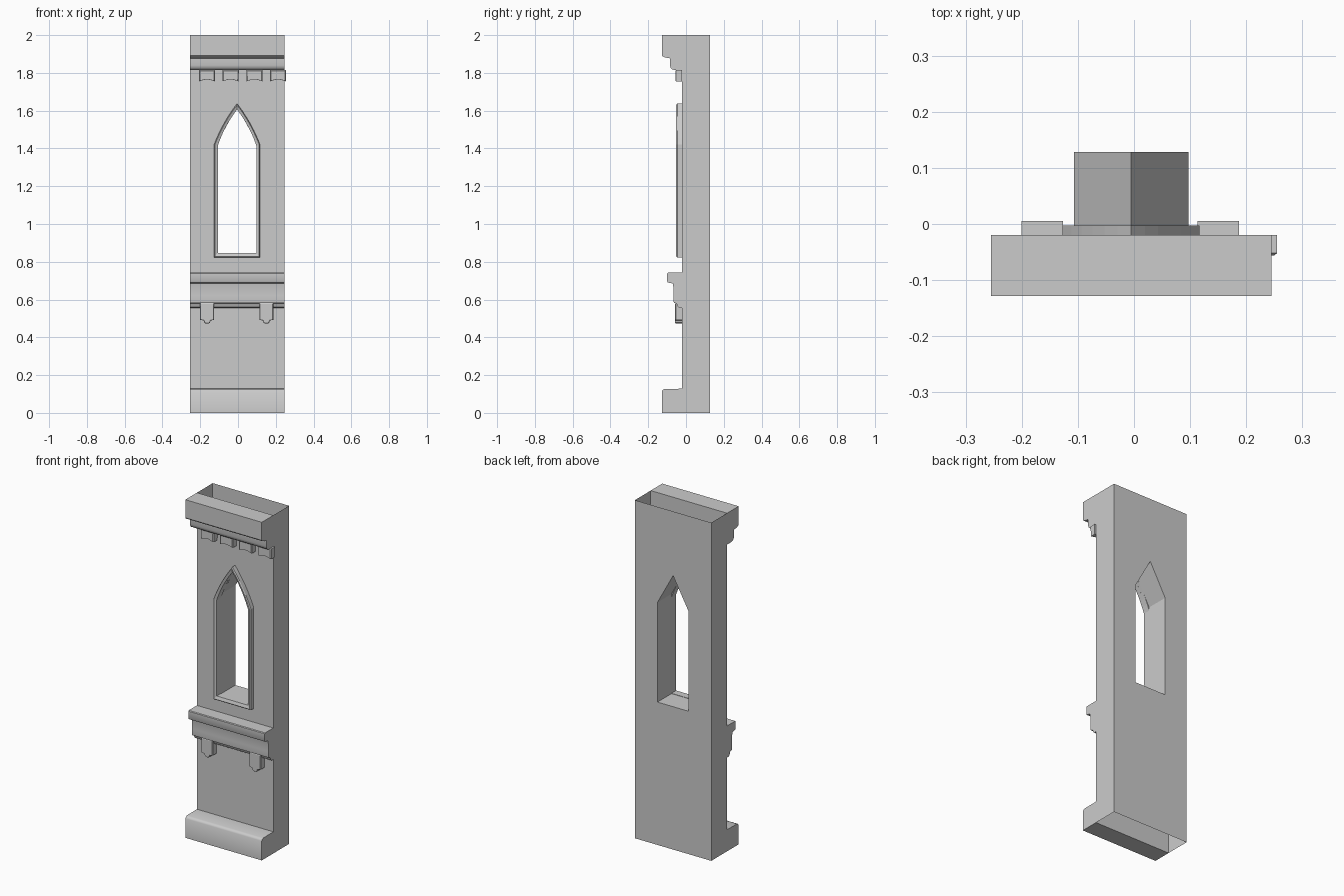
import bpy, bmesh, math

if "Cube" in bpy.data.objects:
    bpy.data.objects.remove(bpy.data.objects["Cube"])

X0, X1 = -0.255, 0.245          # wall width
CX = -0.005                     # wall centre line
FRONT, BACK = -0.02, 0.128      # wall sheets


def finish(name, bm, flip=False, smooth=False):
    bmesh.ops.recalc_face_normals(bm, faces=bm.faces)
    if flip:
        bmesh.ops.reverse_faces(bm, faces=bm.faces)
    me = bpy.data.meshes.new(name)
    bm.to_mesh(me)
    bm.free()
    ob = bpy.data.objects.new(name, me)
    bpy.context.collection.objects.link(ob)
    if smooth:
        bpy.ops.object.select_all(action='DESELECT')
        ob.select_set(True)
        bpy.context.view_layer.objects.active = ob
        bpy.ops.object.shade_smooth_by_angle(angle=math.radians(35))
    return ob


def loft(bm, loops, closed=True):
    """Bridge matching point loops with quads; returns the vertex loops."""
    rings = [[bm.verts.new(p) for p in lp] for lp in loops]
    for a, b in zip(rings, rings[1:]):
        n = len(a)
        for i in range(n if closed else n - 1):
            j = (i + 1) % n
            bm.faces.new((a[i], a[j], b[j], b[i]))
    return rings


def moulding(name, profile):
    """Run a (y, z) profile along the wall; the side against the wall stays open."""
    bm = bmesh.new()
    a, b = loft(bm, [[(x, y, z) for y, z in profile] for x in (X0, X1)], closed=False)
    bm.faces.new(a)
    bm.faces.new(b)
    return finish(name, bm, smooth=True)


def block(name, outline, y0, y1, bevel=0.004):
    """Solid (x, z) outline pushed through from y0 to y1 with a softened front edge."""
    cx = sum(p[0] for p in outline) / len(outline)
    cz = sum(p[1] for p in outline) / len(outline)
    k = 1 - bevel / 0.035
    small = [(cx + (x - cx) * k, y0, cz + (z - cz) * k) for x, z in outline]
    bm = bmesh.new()
    rings = loft(bm, [small, [(x, y0 + bevel, z) for x, z in outline],
                      [(x, y1, z) for x, z in outline]])
    bm.faces.new(rings[0])
    bm.faces.new(rings[-1])
    return finish(name, bm)


def lancet(half, bottom, spring, apex, bulge=0.0, n=6):
    """Pointed window outline in (x, z)."""
    rise = []
    for i in range(n):
        t = i / n
        off = bulge * 4 * t * (1 - t)
        rise.append((half * (1 - t) + off, spring + (apex - spring) * t + off * 0.5))
    right = [(half, bottom)] + rise
    pts = right + [(0, apex)] + [(-x, z) for x, z in reversed(right)]
    return [(CX + x, z) for x, z in pts]


# hollow wall shell, open at top and bottom, pierced by the window
opening = lancet(0.102, 0.845, 1.435, 1.62, n=1)
bm = bmesh.new()
corners = [(X0, 0), (X1, 0), (X1, 2), (X0, 2)]
sheets = []
for y in (FRONT, BACK):
    edges, outer = [], None
    for pts in (corners, opening):
        vs = [bm.verts.new((x, y, z)) for x, z in pts]
        outer = outer or vs
        edges += [bm.edges.new((vs[i], vs[(i + 1) % len(vs)])) for i in range(len(vs))]
    bmesh.ops.triangle_fill(bm, edges=edges, use_beauty=True)
    sheets.append(outer)
f, b = sheets
bm.faces.new((f[0], f[3], b[3], b[0]))
bm.faces.new((f[1], b[1], b[2], f[2]))
finish("wall_shell", bm)

# window tunnel through the hollow wall
bm = bmesh.new()
loft(bm, [[(x, y, z) for x, z in opening] for y in (-0.003, BACK)])
finish("window_reveal", bm, flip=True)

# raised window frame: closed ring of four corners swept round the arch
big = lancet(0.122, 0.823, 1.42, 1.638, 0.008)
mid = lancet(0.117, 0.829, 1.42, 1.630, 0.008)
small = lancet(0.102, 0.847, 1.415, 1.606, 0.008)
bm = bmesh.new()
ring = [(big, -0.003), (big, -0.046), (mid, -0.052), (small, -0.046),
        (small, -0.003), (big, -0.003)]
loft(bm, [[(x, y, z) for x, z in o] for o, y in ring])
bmesh.ops.remove_doubles(bm, verts=bm.verts, dist=1e-5)
finish("window_frame", bm)

# horizontal mouldings
moulding("cornice", [(FRONT, 2), (-0.128, 2), (-0.128, 1.893), (-0.122, 1.886),
                     (-0.108, 1.881), (-0.085, 1.877), (-0.085, 1.84), (-0.081, 1.826),
                     (-0.072, 1.818), (-0.058, 1.814), (FRONT, 1.814)])
moulding("sill_course", [(FRONT, 0.742), (-0.096, 0.742), (-0.1, 0.738), (-0.1, 0.697),
                         (-0.096, 0.69), (-0.07, 0.685), (-0.066, 0.66), (-0.065, 0.62),
                         (-0.066, 0.595), (-0.064, 0.583), (-0.05, 0.579), (-0.046, 0.57),
                         (-0.042, 0.56), (-0.034, 0.555), (FRONT, 0.555)])
moulding("plinth", [(FRONT, 0.128), (-0.112, 0.127), (-0.122, 0.123), (-0.128, 0.114),
                    (-0.128, 0), (FRONT, 0)])

# scalloped dentils under the cornice
for i in range(4):
    x = -0.164 + 0.1253 * i
    scallop = [(x - 0.042 + 0.084 * t / 6,
                1.755 + 0.010 * math.sin(math.pi * t / 6)) for t in range(7)]
    block(f"dentil_{i + 1}", scallop + [(x + 0.043, 1.816), (x - 0.043, 1.816)],
          -0.056, FRONT)

# stepped pendant brackets under the sill, reaching inside the wall
half = [(0.037, 0.583), (0.037, 0.493), (0.018, 0.489), (0.015, 0.478), (0.007, 0.472)]
for side, x in (("left", -0.1635), ("right", 0.15)):
    outline = [(x + dx, z) for dx, z in half] + [(x - dx, z) for dx, z in reversed(half)]
    block(f"bracket_{side}", outline, -0.057, 0.005, 0.003)
